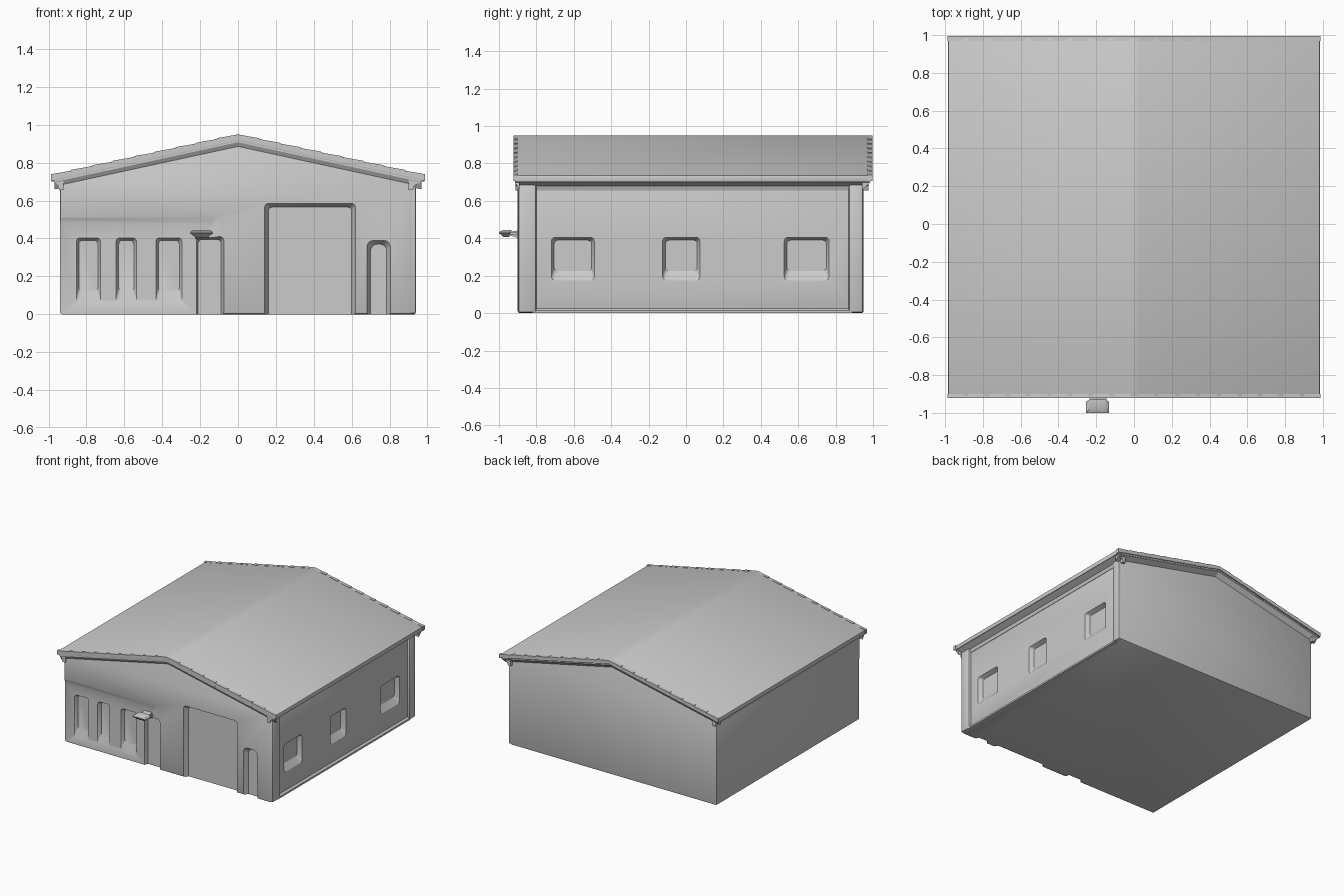
import bpy, bmesh, math
from mathutils import Vector

if "Cube" in bpy.data.objects:
    bpy.data.objects.remove(bpy.data.objects["Cube"])

FRONT, BACK = -0.90, 0.95       # end walls
LEFT, RIGHT = -0.94, 0.92       # side walls


def loft(name, loops):
    """Solid through a series of matching point loops, capped at both ends."""
    bm = bmesh.new()
    rings = [[bm.verts.new(p) for p in loop] for loop in loops]
    n = len(rings[0])
    for a, b in zip(rings, rings[1:]):
        for i in range(n):
            j = (i + 1) % n
            bm.faces.new((a[i], a[j], b[j], b[i]))
    bm.faces.new(rings[0])
    bm.faces.new(rings[-1])
    bmesh.ops.recalc_face_normals(bm, faces=bm.faces)
    me = bpy.data.meshes.new(name)
    bm.to_mesh(me)
    bm.free()
    ob = bpy.data.objects.new(name, me)
    bpy.context.collection.objects.link(ob)
    return ob


def prism(name, profile, y0, y1):
    return loft(name, [[(x, y, z) for x, z in profile] for y in (y0, y1)])


def box(name, x0, x1, y0, y1, z0, z1):
    return prism(name, [(x0, z0), (x1, z0), (x1, z1), (x0, z1)], y0, y1)


def apply(ob, mod):
    bpy.context.view_layer.objects.active = ob
    bpy.ops.object.modifier_apply(modifier=mod.name)


def bevel(ob, width, segments=2):
    m = ob.modifiers.new("bevel", 'BEVEL')
    m.width, m.segments = width, segments
    m.limit_method, m.angle_limit = 'ANGLE', math.radians(40)
    apply(ob, m)


def rounded_rect(u0, u1, v0, v1, r):
    pts = []
    for k, (cu, cv) in enumerate([(u1 - r, v1 - r), (u0 + r, v1 - r),
                                  (u0 + r, v0 + r), (u1 - r, v0 + r)]):
        for s in range(5):
            a = math.radians(90 * k + 22.5 * s)
            pts.append((cu + r * math.cos(a), cv + r * math.sin(a)))
    return pts


def recess(wall, side, u0, u1, z0, z1, depth, inset=0.015, sill=0.0, r=0.02):
    """Cut a recess with sloped reveals into the front or right wall."""
    outer = rounded_rect(u0, u1, z0, z1, r)
    inner = rounded_rect(u0 + inset, u1 - inset, z0 + sill, z1 - inset, r)
    if side == 'front':
        place = lambda p, d: (p[0], FRONT - d, p[1])
    else:
        place = lambda p, d: (RIGHT + d, p[0], p[1])
    cutter = loft("cutter", [[place(p, 0.05) for p in outer],
                             [place(p, 0.0005) for p in outer],
                             [place(p, -depth) for p in inner]])
    cutter.hide_render = True
    m = wall.modifiers.new("recess", 'BOOLEAN')
    m.operation, m.solver, m.object = 'DIFFERENCE', 'EXACT', cutter
    apply(wall, m)
    bpy.data.objects.remove(cutter)


def slope_z(x, drop=0.0):
    return 0.95 - drop - abs(x) * 0.217


# Walls with gable ends
walls = prism("walls", [(LEFT, 0), (RIGHT, 0), (RIGHT, slope_z(RIGHT, 0.02)),
                        (0, 0.93), (LEFT, slope_z(LEFT, 0.02))], FRONT, BACK)
bevel(walls, 0.012)

# Lowered shopfront area, then windows and doors on the front
recess(walls, 'front', -1.05, -0.10, -0.2, 0.515, 0.012, 0.03)
for a, b in [(-0.86, -0.72), (-0.65, -0.53), (-0.44, -0.29)]:
    recess(walls, 'front', a, b, 0.04, 0.41, 0.04, 0.02, 0.08)
recess(walls, 'front', -0.225, -0.075, -0.1, 0.41, 0.04)
recess(walls, 'front', 0.14, 0.62, -0.1, 0.585, 0.035, 0.02)
recess(walls, 'front', 0.68, 0.805, -0.1, 0.39, 0.035, 0.02, 0, 0.035)

# Side windows
for a, b in [(-0.72, -0.49), (-0.125, 0.075), (0.525, 0.765)]:
    recess(walls, 'right', a, b, 0.175, 0.405, 0.035, 0.015, 0.05)

# Roof slab
e = 0.985
roof = prism("roof", [(-e, 0.70), (-e, slope_z(e)), (-0.03, slope_z(0.03)), (0, 0.95),
                      (0.03, slope_z(0.03)), (e, slope_z(e)), (e, 0.70), (0, 0.912)],
             -0.915, 0.988)
bevel(roof, 0.006, 2)

# Tile ends along both gables
n = 9
for y0, y1, tag in [(-0.922, -0.90, "front"), (0.97, 0.996, "back")]:
    for s in (-1, 1):
        for i in range(n):
            xa, xb = s * i * 0.988 / n, s * (i + 1) * 0.988 / n
            za, zb = slope_z(xa, 0.001), slope_z(xb, -0.004)
            prism(f"{tag}_tile_end", [(xa, za), (xb, zb), (xb, zb - 0.034),
                                      (xa, za - 0.026)], y0, y1)

# Sloped moulding under each gable edge
for y_wall, y_out, tag in [(FRONT + 0.01, -0.914, "front"), (BACK - 0.01, 0.985, "back")]:
    for s in (-1, 1):
        def section(x):
            return [(x, y_wall, slope_z(x, 0.025)), (x, y_out, slope_z(x, 0.025)),
                    (x, y_out, slope_z(x, 0.042)), (x, y_wall, slope_z(x, 0.08))]
        loft(f"{tag}_gable_moulding", [section(0), section(s * 0.97)])

# Flared cornices below the eaves
for s, w in [(-1, -LEFT), (1, RIGHT)]:
    prof = [(w - 0.02, 0.655), (w + 0.003, 0.655), (w + 0.012, 0.68),
            (0.965, 0.697), (0.98, 0.705), (0.98, 0.725), (w - 0.02, 0.725)]
    prism("eave_cornice", [(s * x, z) for x, z in prof], -0.912, 0.975)

# Corner pilasters and low plinth on the right wall
for y0, y1, tag in [(-0.897, -0.80, "front"), (0.87, 0.947, "back")]:
    bevel(box(f"{tag}_corner_pilaster", 0.88, 0.94, y0, y1, 0.002, 0.71), 0.012)
prism("side_plinth", [(0.90, 0), (0.935, 0), (0.935, 0.014), (0.92, 0.026), (0.90, 0.026)],
      -0.82, 0.89)

# Door canopy: arm and tapered head
box("canopy_arm", -0.235, -0.145, -0.96, -0.88, 0.418, 0.432)


def rect(x0, x1, y0, y1, z):
    return [(x0, y0, z), (x1, y0, z), (x1, y1, z), (x0, y1, z)]


loft("canopy_head", [rect(-0.225, -0.16, -0.975, -0.945, 0.406),
                     rect(-0.253, -0.132, -1.0, -0.94, 0.428),
                     rect(-0.253, -0.132, -1.0, -0.94, 0.434),
                     rect(-0.235, -0.15, -0.975, -0.93, 0.445)])
loft("canopy_bracket", [[(x, -0.88, 0.395), (x, -0.94, 0.415), (x, -0.94, 0.435),
                         (x, -0.88, 0.445)] for x in (-0.225, -0.155)])

# Smooth shading with sharp creases
for ob in bpy.context.scene.objects:
    ob.select_set(True)
bpy.context.view_layer.objects.active = walls
bpy.ops.object.shade_smooth_by_angle(angle=math.radians(30))
